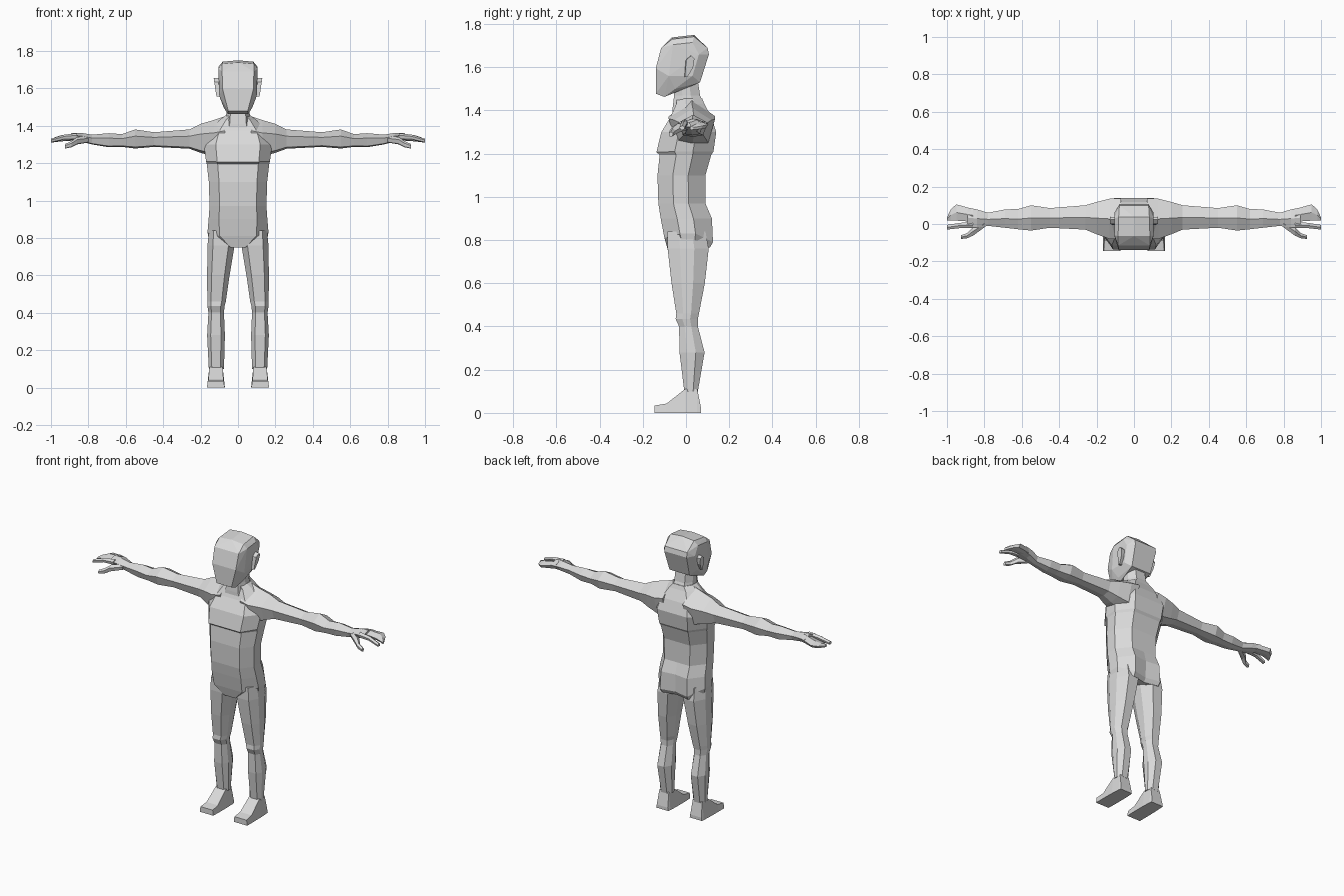
import bpy, bmesh

grey = bpy.data.materials.new("plain_grey")
grey.diffuse_color = (0.7, 0.7, 0.7, 1)


def finish(name, bm, mirror=False):
    """Turn a bmesh into a flat-shaded object, optionally mirrored in x."""
    bmesh.ops.recalc_face_normals(bm, faces=bm.faces)
    mesh = bpy.data.meshes.new(name)
    bm.to_mesh(mesh)
    bm.free()
    mesh.materials.append(grey)
    obj = bpy.data.objects.new(name, mesh)
    bpy.context.collection.objects.link(obj)
    if mirror:
        obj.modifiers.new("Mirror", 'MIRROR')
    return obj


def loft(name, rings, mirror=False):
    """Skin a series of equal-length rings and cap both ends."""
    bm = bmesh.new()
    loops = [[bm.verts.new(p) for p in ring] for ring in rings]
    n = len(loops[0])
    for a, b in zip(loops, loops[1:]):
        for i in range(n):
            j = (i + 1) % n
            bm.faces.new((a[i], a[j], b[j], b[i]))
    bm.faces.new(loops[0])
    bm.faces.new(loops[-1])
    return finish(name, bm, mirror)


def hull(name, points, mirror=False):
    bm = bmesh.new()
    for p in points:
        bm.verts.new(p)
    res = bmesh.ops.convex_hull(bm, input=bm.verts)
    spare = [g for g in res["geom_interior"] if isinstance(g, bmesh.types.BMVert)]
    bmesh.ops.delete(bm, geom=spare, context='VERTS')
    bmesh.ops.dissolve_limit(bm, angle_limit=0.03, verts=bm.verts, edges=bm.edges)
    return finish(name, bm, mirror)


def body_ring(z, w, front, back, groove=0.0, ff=0.65, zf=0.0, zb=0.0):
    """Nine-sided trunk section; groove pulls in the middle of the back."""
    d = back - front
    y1, y2 = front + d * 0.32, front + d * 0.64
    return [(-ff * w, front, z + zf), (ff * w, front, z + zf), (w, y1, z), (w, y2, z),
            (0.58 * w, back, z + zb), (0, back - groove, z + zb), (-0.58 * w, back, z + zb),
            (-w, y2, z), (-w, y1, z)]


def leg_ring(z, x0, x1, front, back):
    c, w, d = (x0 + x1) / 2, (x1 - x0) / 2, back - front
    return [(c - .55 * w, front, z), (c + .6 * w, front, z), (x1, front + .3 * d, z),
            (x1, front + .65 * d, z), (c + .5 * w, back, z), (c - .5 * w, back, z),
            (x0, front + .65 * d, z), (x0, front + .3 * d, z)]


def arm_ring(x, y0, y1, z0, z1):
    """Section across x with a ridge along the top."""
    c, r, h = (y0 + y1) / 2, (y1 - y0) / 2, z1 - z0
    return [(x, c, z1), (x, y1, z0 + .65 * h), (x, c + .7 * r, z0 + .08 * h),
            (x, c, z0), (x, c - .7 * r, z0 + .08 * h), (x, y0, z0 + .65 * h)]


# Trunk, from crotch to collar
loft("torso", [
    body_ring(.80, .158, -.083, .11, .02, .25, -.05, -.035),
    body_ring(.83, .163, -.10, .125, .02, .6, -.02, -.04),
    body_ring(.90, .157, -.117, .12, .012),
    body_ring(.97, .152, -.128, .09),
    body_ring(1.10, .156, -.132, .09),
    body_ring(1.195, .167, -.122, .117),
    body_ring(1.21, .171, -.137, .127, zf=-.003),
    body_ring(1.30, .183, -.114, .14),
    body_ring(1.37, .155, -.072, .118),
    body_ring(1.43, .10, -.045, .085),
    body_ring(1.455, .066, -.045, .075)])

# Neck, leaning forward into the head
loft("neck", [
    body_ring(1.36, .085, -.065, .10),
    body_ring(1.41, .068, -.062, .092),
    body_ring(1.47, .062, -.055, .065),
    body_ring(1.57, .06, -.06, .05)])

# Head: side profile as (y, z, half width), plus wide temple and jaw points
profile = [(-.14, 1.478, .052), (-.10, 1.463, .055), (.065, 1.53, .07), (.106, 1.66, .078),
           (.10, 1.69, .078), (.037, 1.742, .082), (-.065, 1.73, .085),
           (-.115, 1.69, .085), (-.14, 1.595, .082)]
sides = [(-.08, 1.56, .10), (-.06, 1.705, .105), (.03, 1.715, .105), (.06, 1.66, .105),
         (.03, 1.56, .098), (-.05, 1.50, .078)]
hull("head", [(s * w, y, z) for y, z, w in profile + sides for s in (-1, 1)]
     + [(0, .037, 1.75), (0, -.065, 1.738)])

# Ears
ear_outline = [(-.008, 1.555), (.004, 1.555), (.03, 1.60), (.036, 1.64), (.022, 1.655), (-.002, 1.635)]
hull("ear", [(.09, y, z) for y, z in ear_outline]
     + [(.115 + (z - 1.555) * .15, y + .003, z) for y, z in ear_outline], True)

# Arms with shoulder, elbow and wrist
loft("arm", [arm_ring(*r) for r in [
    (.07, -.08, .135, 1.23, 1.45),
    (.13, -.08, .135, 1.235, 1.43),
    (.20, -.055, .118, 1.255, 1.41),
    (.26, -.03, .10, 1.277, 1.38),
    (.45, -.02, .085, 1.287, 1.365),
    (.55, -.035, .10, 1.278, 1.38),
    (.62, -.028, .08, 1.287, 1.355),
    (.69, -.02, .078, 1.285, 1.36),
    (.78, -.01, .06, 1.30, 1.352),
    (.84, -.02, .078, 1.315, 1.362),
    (.89, -.02, .088, 1.322, 1.362)]], True)

# Fingers held together as a fan, with index finger and thumb apart
loft("fingers", [arm_ring(*r) for r in [
    (.86, .012, .08, 1.322, 1.362),
    (.95, .018, .105, 1.316, 1.348),
    (.98, .018, .078, 1.312, 1.338),
    (1.0, .018, .035, 1.31, 1.328)]], True)
loft("index_finger", [arm_ring(*r) for r in [
    (.86, -.022, .012, 1.328, 1.36),
    (.93, -.022, .006, 1.326, 1.352),
    (1.0, -.03, -.005, 1.31, 1.33)]], True)
loft("thumb", [arm_ring(*r) for r in [
    (.80, -.018, .02, 1.31, 1.345),
    (.86, -.062, -.015, 1.30, 1.34),
    (.89, -.076, -.048, 1.285, 1.318),
    (.925, -.08, -.06, 1.278, 1.302)]], True)

# Legs with knee and calf
loft("leg", [leg_ring(*r) for r in [
    (.84, .03, .155, -.085, .09),
    (.76, .018, .163, -.085, .105),
    (.60, .045, .165, -.067, .087),
    (.46, .065, .164, -.045, .06),
    (.435, .072, .163, -.048, .055),
    (.40, .075, .158, -.032, .055),
    (.28, .07, .165, -.03, .086),
    (.10, .075, .156, -.008, .055)]], True)

# Wedge-shaped feet, lofted from toe to heel
loft("foot", [[(x0, y, 0), (x1, y, 0), (x1 - t, y, h), (x0 + t, y, h)]
              for y, x0, x1, h, t in [
    (-.145, .072, .166, .034, .004),
    (-.09, .07, .166, .043, .008),
    (-.005, .07, .165, .11, .012),
    (.052, .072, .162, .11, .012),
    (.07, .075, .16, .02, .004)]], True)
